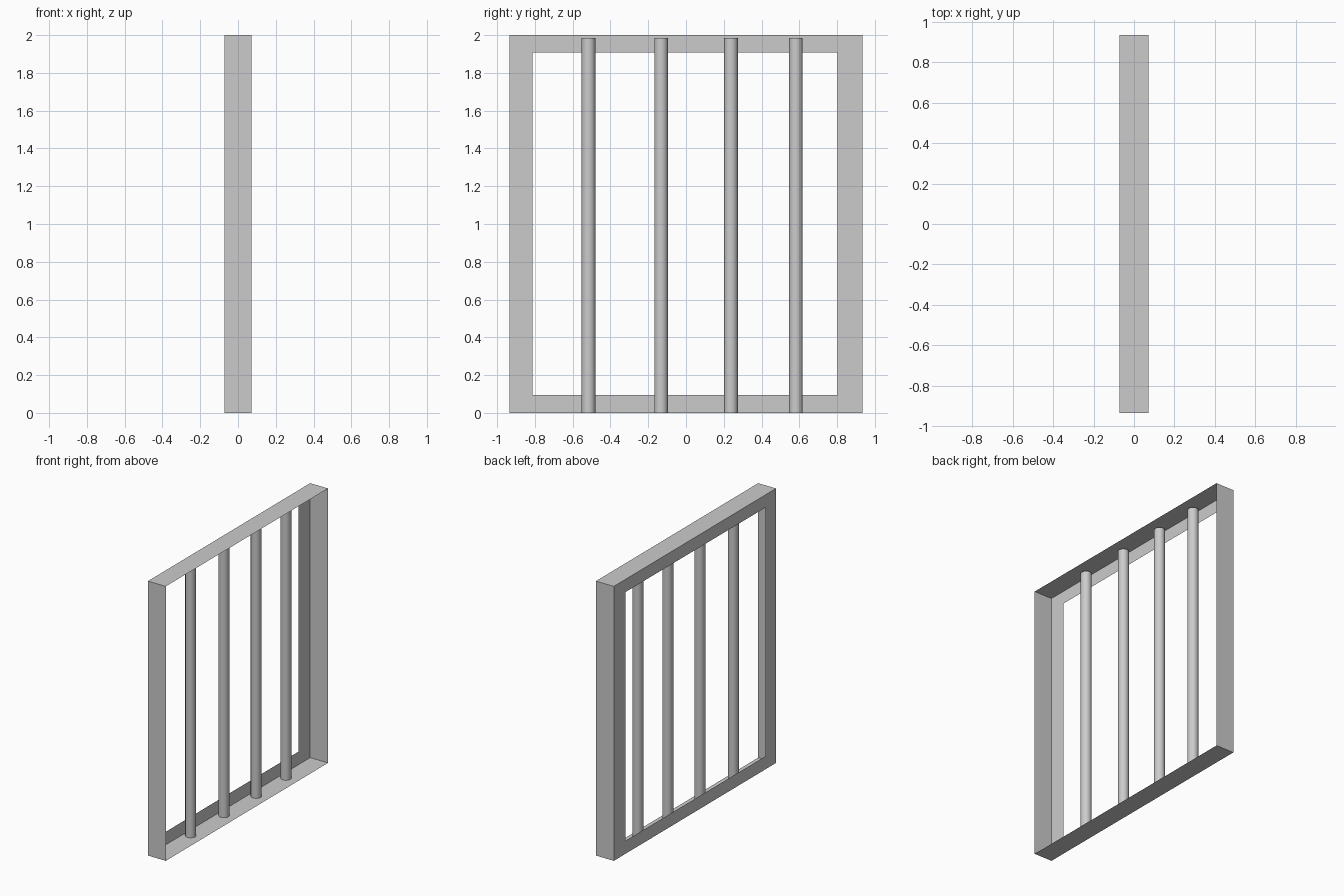
import bpy, bmesh

if "Cube" in bpy.data.objects:
    bpy.data.objects.remove(bpy.data.objects["Cube"])

HX, HY, H = 0.072, 0.934, 2.0           # half depth, half width, height
Y0, Y1, Z0, Z1 = -0.812, 0.802, 0.095, 1.907   # window opening


def ring(bm, x, y0, y1, z0, z1):
    return [bm.verts.new((x, y, z)) for y, z in ((y0, z0), (y1, z0), (y1, z1), (y0, z1))]


def bridge(bm, a, b):
    for i in range(4):
        j = (i + 1) % 4
        bm.faces.new((a[i], a[j], b[j], b[i]))


# Thin sheet frame: four walls, plus a flat border on the -x side only
bm = bmesh.new()
open_rim = ring(bm, HX, -HY, HY, 0, H)
back_rim = ring(bm, -HX, -HY, HY, 0, H)
opening = ring(bm, -HX, Y0, Y1, Z0, Z1)
bridge(bm, open_rim, back_rim)
bridge(bm, back_rim, opening)
bmesh.ops.recalc_face_normals(bm, faces=bm.faces)
mesh = bpy.data.meshes.new("window_frame")
bm.to_mesh(mesh)
bm.free()
frame = bpy.data.objects.new("window_frame", mesh)
bpy.context.collection.objects.link(frame)

# Round vertical bars standing inside the frame
BAR_H = 1.985
for n, y in enumerate((-0.516, -0.132, 0.238, 0.582), 1):
    bpy.ops.mesh.primitive_cylinder_add(vertices=32, radius=0.036, depth=BAR_H,
                                        location=(-0.02, y, BAR_H / 2))
    bpy.context.object.name = f"bar_{n}"
    bpy.ops.object.shade_smooth_by_angle()
